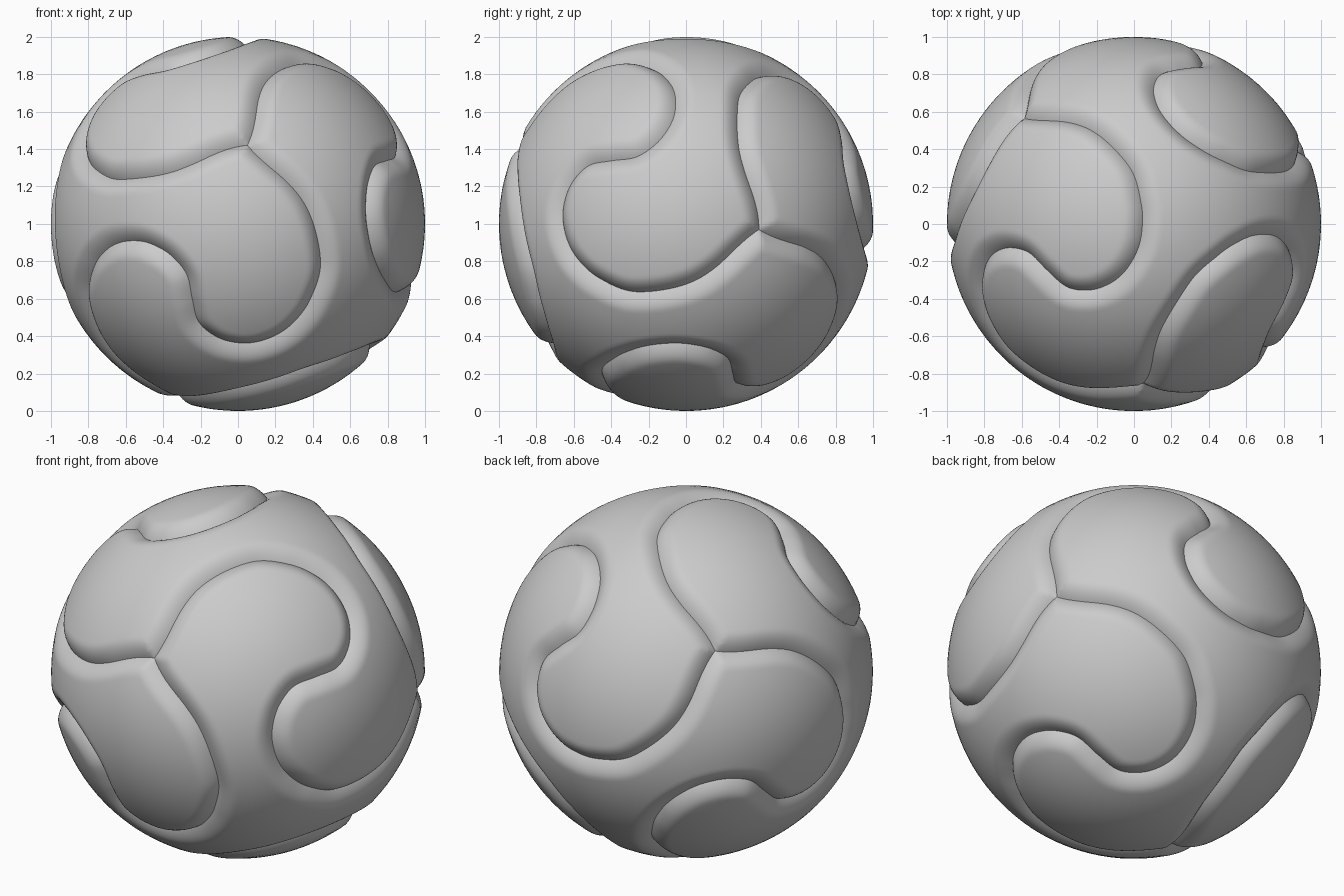
import bpy, math
from mathutils import Vector, kdtree
from mathutils.geometry import delaunay_2d_cdt

if "Cube" in bpy.data.objects:
    bpy.data.objects.remove(bpy.data.objects["Cube"])

DEPTH, WIDTH = 0.05, 0.10      # groove depth and half width

# Four corners of a tetrahedron, where three panels meet
A = Vector((.053, -.895, .442)).normalized()
R = Vector((.911, .41, -.032))
R = (R - A * (R.dot(A) + 1 / 3)).normalized()
R = (R - A * R.dot(A)).normalized() * math.sqrt(8 / 9) - A / 3
side = A.cross(R).normalized()
flat = side.cross(A).normalized()
k = math.sqrt(8 / 9)
corners = [A, R] + [flat * k * math.cos(t) + side * k * math.sin(t) - A / 3
                    for t in (math.radians(120), math.radians(240))]

# Half of the wavy seam (along, across); the other half is its half turn
half = [(.8165, 0), (.705, -.303), (.56, -.483), (.335, -.607), (.13, -.613),
        (-.014, -.567), (-.11, -.497), (-.178, -.40), (-.205, -.30),
        (-.195, -.185), (-.13, -.07)]
wave = [Vector(p) for p in half] + [Vector((0, 0))] + [-Vector(p) for p in half[::-1]]


def smooth(pts, n):
    """Catmull-Rom curve through the points."""
    ext = [2 * pts[0] - pts[1]] + pts + [2 * pts[-1] - pts[-2]]
    out = []
    for i in range(1, len(ext) - 2):
        a, b, c, d = ext[i - 1:i + 3]
        for j in range(n):
            t = j / n
            out.append(.5 * (2 * b + (c - a) * t + (2 * a - 5 * b + 4 * c - d) * t * t
                             + (3 * b - a - 3 * c + d) * t ** 3))
    return out + [pts[-1]]


def resample(pts, step):
    """Evenly spaced points along a path on the unit sphere."""
    lens = [0]
    for p, q in zip(pts, pts[1:]):
        lens.append(lens[-1] + (q - p).length)
    n = round(lens[-1] / step)
    out, j = [], 0
    for i in range(n + 1):
        s = lens[-1] * i / n
        while j < len(pts) - 2 and lens[j + 1] < s:
            j += 1
        f = (s - lens[j]) / (lens[j + 1] - lens[j])
        out.append(pts[j].lerp(pts[j + 1], min(f, 1)).normalized())
    return out


def seam(a, b, step):
    """S-shaped seam on the sphere from corner a to corner b."""
    m, u = (a + b).normalized(), (a - b).normalized()
    v = m.cross(u)
    path = [u * p.x + v * p.y + m * math.sqrt(1 - p.length_squared)
            for p in smooth(wave, 24)]
    return resample(path, step)


def build_panel(name, centre, ring):
    if (ring[1] - ring[0]).cross(ring[2] - ring[0]).dot(centre) < 0:
        ring = ring[::-1]
    border, dense = [], []
    for i in range(3):
        a, b = ring[i], ring[(i + 1) % 3]
        border += seam(a, b, .022)[:-1]
        dense += seam(a, b, .003)
    tree = kdtree.KDTree(len(dense))
    for i, p in enumerate(dense):
        tree.insert(p, i)
    tree.balance()

    # Rows following the seam, then an even spread over the rest
    points = list(border)
    n = len(border)
    for off in (.008, .017, .027, .038, .05, .063, .078, .094, .112):
        for i, p in enumerate(border):
            inward = p.cross(border[(i + 1) % n] - border[i - 1]).normalized()
            q = (p + inward * off).normalized()
            if tree.find(q)[2] > off * .95:
                points.append(q)
    count = 6000
    for i in range(count):
        z = 1 - (2 * i + 1) / count
        r, t = math.sqrt(1 - z * z), i * math.pi * (3 - math.sqrt(5))
        q = Vector((r * math.cos(t), r * math.sin(t), z))
        if q.dot(centre) > -.85 and tree.find(q)[2] > .135:
            points.append(q)

    # Triangulate in a flat projection and keep only what is inside the seams
    ex = centre.orthogonal().normalized()
    ey = centre.cross(ex)
    flat2d = [Vector((p.dot(ex), p.dot(ey))) / (1 + p.dot(centre)) for p in points]
    res = delaunay_2d_cdt(flat2d, [], [list(range(n))], 1, 1e-6)
    verts = []
    for p in res[0]:
        s = p.length_squared
        q = (ex * p.x * 2 + ey * p.y * 2 + centre * (1 - s)) / (1 + s)
        t = min(tree.find(q)[2] / WIDTH, 1)
        if t < .02:
            t = 0
        verts.append(q * (1 - DEPTH * (1 - t) ** 1.8) + Vector((0, 0, 1)))
    faces = []
    for f in res[2]:
        a, b, c = (res[0][i] for i in f[:3])
        ccw = (b - a).cross(c - a) > 0
        faces.append(list(f) if ccw else list(f)[::-1])
    mesh = bpy.data.meshes.new(name)
    mesh.from_pydata(verts, [], faces)
    mesh.shade_smooth()
    obj = bpy.data.objects.new(name, mesh)
    bpy.context.collection.objects.link(obj)


# Four interlocking ball panels, each facing away from one corner
for i, c in enumerate(corners):
    build_panel(f"ball_panel_{i + 1}", -c, [q for q in corners if q is not c])
